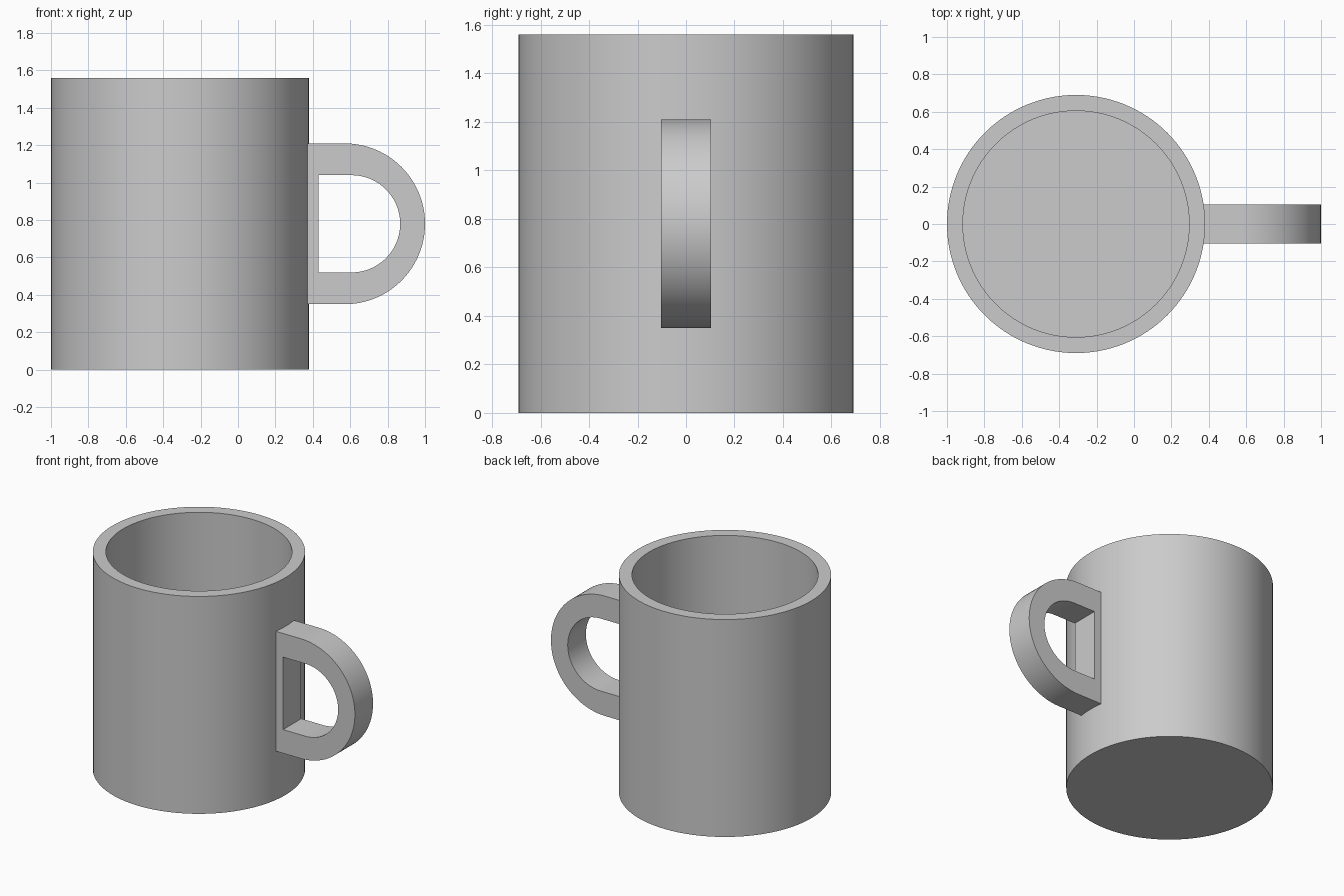
import bpy, bmesh
from math import sin, cos, pi, radians

cube = bpy.data.objects.get("Cube")
if cube:
    bpy.data.objects.remove(cube, do_unlink=True)

CUP_X, RADIUS, HEIGHT = -0.31, 0.69, 1.56
WALL = 0.085
HANDLE_Z, HANDLE_HALF_WIDTH = 0.78, 0.103

grey = bpy.data.materials.new("light grey")
grey.use_nodes = True
grey.diffuse_color = (0.6, 0.6, 0.6, 1)
grey.node_tree.nodes["Principled BSDF"].inputs["Base Color"].default_value = grey.diffuse_color


def finish(name, bm):
    """Turn a bmesh into a smooth shaded object with sharp edges kept."""
    bmesh.ops.recalc_face_normals(bm, faces=bm.faces)
    mesh = bpy.data.meshes.new(name)
    bm.to_mesh(mesh)
    bm.free()
    mesh.materials.append(grey)
    obj = bpy.data.objects.new(name, mesh)
    bpy.context.collection.objects.link(obj)
    bpy.ops.object.select_all(action="DESELECT")
    obj.select_set(True)
    bpy.context.view_layer.objects.active = obj
    bpy.ops.object.shade_smooth_by_angle(angle=radians(30))
    return obj


def bridge(bm, a, b):
    """Join two closed vertex loops with quads."""
    n = len(a)
    for i in range(n):
        j = (i + 1) % n
        bm.faces.new((a[i], a[j], b[j], b[i]))


def circle(bm, r, z, sides=128):
    angles = [2 * pi * i / sides for i in range(sides)]
    return [bm.verts.new((CUP_X + r * cos(t), r * sin(t), z)) for t in angles]


# Cup body: outer wall, rim, inner wall, and both floors
bm = bmesh.new()
profile = [(RADIUS, 0), (RADIUS, HEIGHT), (RADIUS - WALL, HEIGHT), (RADIUS - WALL, WALL)]
rings = [circle(bm, r, z) for r, z in profile]
for lower, upper in zip(rings, rings[1:]):
    bridge(bm, lower, upper)
bm.faces.new(rings[0])
bm.faces.new(rings[-1])
finish("cup_body", bm)


def d_loop(bm, back_x, arc_x, r, y, steps=48):
    """D-shaped loop: straight back, rounded front."""
    points = [(back_x, -r)]
    for i in range(steps + 1):
        t = -pi / 2 + pi * i / steps
        points.append((arc_x + r * cos(t), r * sin(t)))
    points.append((back_x, r))
    return [bm.verts.new((x, y, HANDLE_Z + z)) for x, z in points]


# Handle: flat D-shaped band, its back sunk into the cup wall
bm = bmesh.new()
outer, inner = [], []
for y in (-HANDLE_HALF_WIDTH, HANDLE_HALF_WIDTH):
    outer.append(d_loop(bm, 0.34, 0.57, 0.43, y))
    inner.append(d_loop(bm, 0.43, 0.607, 0.26, y))
bridge(bm, *outer)
bridge(bm, *inner)
for o, i in zip(outer, inner):
    bridge(bm, o, i)
finish("handle", bm)
